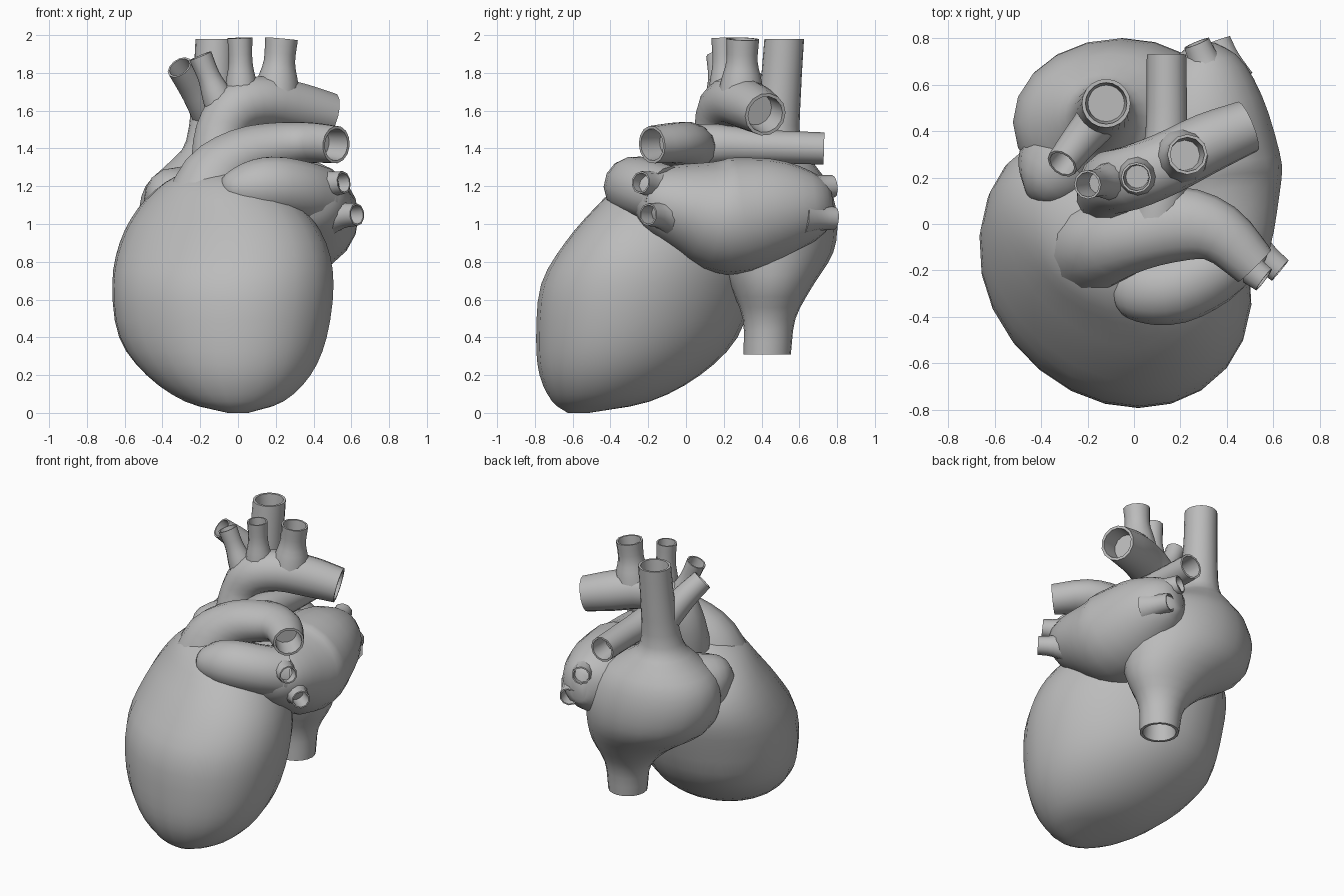
import bpy, bmesh, math
from mathutils import Vector

cube = bpy.data.objects.get("Cube")
if cube:
    bpy.data.objects.remove(cube)

tissue = bpy.data.materials.new("grey_tissue")
tissue.use_nodes = True
GREY = (0.5, 0.5, 0.5, 1)
tissue.diffuse_color = GREY
tissue.node_tree.nodes["Principled BSDF"].inputs["Base Color"].default_value = GREY

X, Y, Z = Vector((1, 0, 0)), Vector((0, 1, 0)), Vector((0, 0, 1))
SKEW = Vector((0.77, -0.64, 0))  # long direction of the ventricles seen from above


def spline(stations, steps):
    """Catmull-Rom through stations of (x, y, z, radius_a, radius_b)."""
    p = [Vector(s if len(s) == 5 else (*s, s[3])) for s in stations]
    p = [p[0] * 2 - p[1]] + p + [p[-1] * 2 - p[-2]]
    out = []
    for a, b, c, d in zip(p, p[1:], p[2:], p[3:]):
        for i in range(steps):
            t = i / steps
            out.append((b * 2 + (c - a) * t + (a * 2 - b * 5 + c * 4 - d) * t ** 2
                        + (b * 3 - a - c * 3 + d) * t ** 3) / 2)
    return out + [p[-2]]


def loft(name, stations, ref=X, sides=12, level=False, open_start=False,
         open_end=False, steps=3):
    """Skin elliptical rings along a path; open ends get a wall and a hollow."""
    path = spline(stations, steps)
    rings = []
    for i, s in enumerate(path):
        lo, hi = path[max(i - 1, 0)], path[min(i + 1, len(path) - 1)]
        t = Z if level else (hi - lo).to_3d().normalized()
        a = (ref - t * ref.dot(t)).normalized()
        rings.append((s.to_3d(), a, t.cross(a), t, s[3], s[4]))

    def hollow(ring, sign):
        c, a, b, t, ra, rb = ring
        return [(c + t * sign * depth, a, b, t, ra * k, rb * k)
                for depth, k in ((0, 0.85), (0.06, 0.8), (0.13, 0.75))]
    if open_start:
        rings = hollow(rings[0], 1)[::-1] + rings
    if open_end:
        rings += hollow(rings[-1], -1)

    bm = bmesh.new()
    loops = []
    for c, a, b, t, ra, rb in rings:
        angles = [math.tau * k / sides for k in range(sides)]
        loops.append([bm.verts.new(c + a * ra * math.cos(w) + b * rb * math.sin(w))
                      for w in angles])
    for p, q in zip(loops, loops[1:]):
        for k in range(sides):
            n = (k + 1) % sides
            bm.faces.new((p[k], p[n], q[n], q[k]))
    bm.faces.new(loops[0][::-1])
    bm.faces.new(loops[-1])
    bmesh.ops.recalc_face_normals(bm, faces=bm.faces)
    mesh = bpy.data.meshes.new(name)
    bm.to_mesh(mesh)
    bm.free()
    mesh.materials.append(tissue)
    obj = bpy.data.objects.new(name, mesh)
    bpy.context.collection.objects.link(obj)
    bpy.ops.object.select_all(action='DESELECT')
    obj.select_set(True)
    bpy.context.view_layer.objects.active = obj
    bpy.ops.object.shade_smooth_by_angle(angle=math.radians(50))


# Ventricles: level slices from the apex up to the base
loft("ventricles", [
    (0, -.57, 0, .05, .06), (-.02, -.45, .06, .27, .25), (-.05, -.35, .2, .46, .4),
    (-.08, -.26, .4, .59, .49), (-.08, -.2, .68, .63, .52), (-.08, -.12, .9, .6, .46),
    (-.09, -.07, 1.08, .49, .36), (-.1, -.06, 1.22, .31, .25), (-.1, -.04, 1.3, .12, .12)],
    ref=SKEW, sides=24, level=True)

# Right atrium with both great veins in one run
loft("right_atrium_and_great_veins", [
    (.15, .43, .31, .125, .125), (.14, .44, .5, .155, .14), (.1, .45, .67, .28, .22),
    (-.02, .45, .85, .42, .33), (-.06, .44, 1.03, .46, .36), (-.09, .44, 1.2, .4, .32),
    (-.13, .46, 1.33, .23, .21), (-.14, .47, 1.44, .135, .135),
    (-.13, .5, 1.72, .11, .11), (-.12, .52, 1.98, .105, .105)],
    sides=20, level=True, open_start=True, open_end=True)
loft("upper_vein_branch", [
    (-.13, .49, 1.54, .1), (-.18, .42, 1.63, .09), (-.24, .35, 1.73, .08),
    (-.31, .26, 1.83, .07)], open_end=True)
loft("right_auricle", [
    (-.22, .38, 1.08, .22, .22), (-.31, .27, 1.11, .2, .2), (-.39, .17, 1.13, .14, .15),
    (-.44, .11, 1.12, .03, .03)], sides=14)

# Left atrium with four lung veins
loft("left_atrium", [
    (.37, -.28, 1.16, .04, .04), (.37, -.19, 1.14, .19, .16), (.34, 0, 1.09, .28, .24),
    (.3, .22, 1.04, .34, .31), (.3, .48, 1.08, .28, .27), (.3, .68, 1.1, .18, .18),
    (.29, .77, 1.11, .06, .1)], sides=20)
for name, start, end, flare in (
        ("front_upper_vein", (.4, -.12, 1.2), (.56, -.24, 1.22), .11),
        ("front_lower_vein", (.46, -.06, 1.04), (.63, -.2, 1.05), .12),
        ("back_upper_vein", (.34, .61, 1.18), (.27, .78, 1.2), .1),
        ("back_lower_vein", (.42, .62, 1.04), (.36, .79, 1.03), .1)):
    mid = Vector(start).lerp(Vector(end), .55)
    loft(name, [(*start, flare), (*mid, .07), (*end, .06)],
         ref=Z, sides=10, open_end=True)
loft("left_auricle", [
    (-.09, -.28, 1.17, .03, .03), (-.05, -.28, 1.18, .11, .09), (.05, -.28, 1.19, .15, .14),
    (.18, -.27, 1.2, .16, .16), (.32, -.2, 1.18, .16, .16), (.42, -.1, 1.15, .16, .16)],
    ref=Y, sides=14)

# Lung artery: trunk sweeping to the left, and a branch to the back
loft("lung_artery_trunk", [
    (-.17, -.1, 1.06, .24, .24), (-.12, -.08, 1.24, .19, .19), (.02, -.04, 1.36, .16, .15),
    (.2, 0, 1.41, .16, .13), (.37, -.04, 1.43, .13, .11), (.52, -.18, 1.42, .1, .1)],
    ref=Y, sides=14, open_end=True)
loft("lung_artery_back_branch", [
    (.1, 0, 1.4, .125), (.12, .16, 1.42, .11), (.14, .4, 1.41, .09),
    (.14, .73, 1.4, .085)], open_end=True)

# Aorta: rising part, arch and three upward branches
loft("aorta", [
    (-.08, .08, 1.1, .16), (-.1, .14, 1.3, .15), (-.09, .18, 1.48, .14),
    (-.01, .2, 1.61, .14), (.14, .26, 1.65, .135), (.32, .35, 1.62, .13),
    (.49, .42, 1.58, .115)], ref=Y, sides=14, open_end=True)
for name, base, tip, r in (
        ("right_arch_branch", (-.07, .19, 1.58), (-.2, .17, 1.89), .06),
        ("middle_arch_branch", (.02, .21, 1.62), (.01, .2, 1.985), .063),
        ("left_arch_branch", (.2, .29, 1.64), (.23, .3, 1.98), .083)):
    base, tip = Vector(base), Vector(tip)
    loft(name, [(*base, r * 1.55), (*base.lerp(tip, .35), r * 1.3),
                (*base.lerp(tip, .65), r), (*tip, r * 1.05)], open_end=True)
